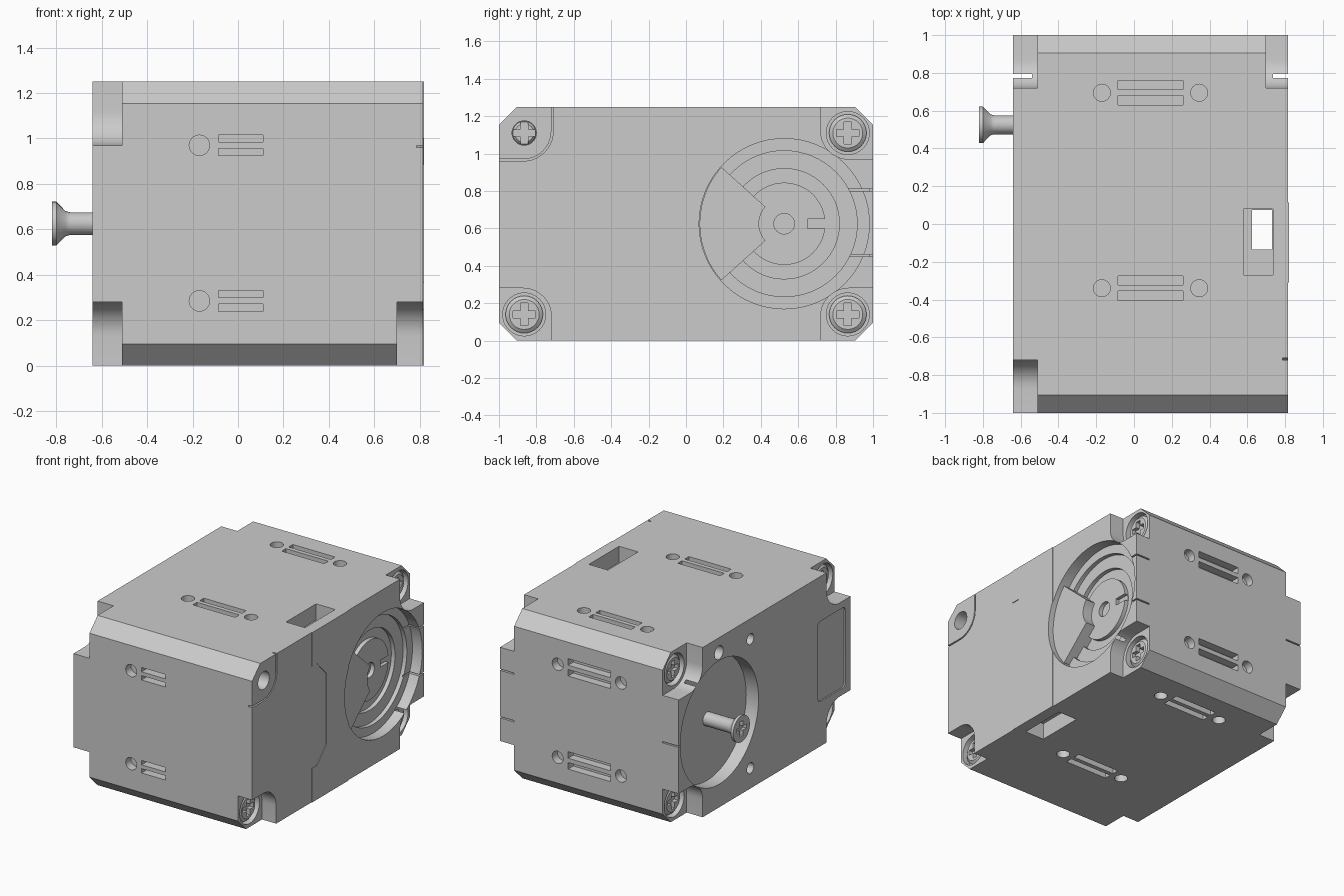
import bpy, bmesh, math
from mathutils import Vector

cube = bpy.data.objects.get("Cube")
if cube:
    bpy.data.objects.remove(cube, do_unlink=True)

grey = bpy.data.materials.new("casing grey")
grey.use_nodes = True
grey.diffuse_color = (0.6, 0.6, 0.6, 1)
grey.node_tree.nodes["Principled BSDF"].inputs["Base Color"].default_value = (0.6, 0.6, 0.6, 1)

MID = 0.625            # mid height of the casing
AXLE = (0.525, MID)    # output axle in y, z
LEFT, RIGHT = 0.815, -0.64
AXES = {"x": lambda u, v, w: (w, u, v),
        "y": lambda u, v, w: (u, w, v),
        "z": lambda u, v, w: (u, v, w)}


def loft(name, rings, axis):
    """Solid through equal-length rings, each given as (points, offset)."""
    bm = bmesh.new()
    place = AXES[axis]
    loops = [[bm.verts.new(Vector(place(u, v, w))) for u, v in pts] for pts, w in rings]
    bm.faces.new(loops[0])
    bm.faces.new(loops[-1])
    n = len(loops[0])
    for a, b in zip(loops, loops[1:]):
        for i in range(n):
            j = (i + 1) % n
            bm.faces.new((a[i], a[j], b[j], b[i]))
    bmesh.ops.recalc_face_normals(bm, faces=bm.faces)
    mesh = bpy.data.meshes.new(name)
    bm.to_mesh(mesh)
    bm.free()
    mesh.materials.append(grey)
    ob = bpy.data.objects.new(name, mesh)
    bpy.context.collection.objects.link(ob)
    return ob


def prism(name, pts, axis, a, b):
    return loft(name, [(pts, a), (pts, b)], axis)


def arc(c, r, a, b, n):
    angles = [math.radians(a + (b - a) * i / n) for i in range(n + 1)]
    return [(c[0] + r * math.cos(t), c[1] + r * math.sin(t)) for t in angles]


def circle(c, r, n=32):
    return arc(c, r, 0, 360, n)[:-1]


def rect(u0, u1, v0, v1):
    return [(u0, v0), (u1, v0), (u1, v1), (u0, v1)]


def activate(ob):
    bpy.ops.object.select_all(action="DESELECT")
    ob.select_set(True)
    bpy.context.view_layer.objects.active = ob


def cut(ob, pts, axis, a, b):
    """Subtract a prism from an object."""
    cutter = prism("cutter", pts, axis, a, b)
    cutter.hide_render = True
    mod = ob.modifiers.new("cut", "BOOLEAN")
    mod.operation, mod.solver, mod.object = "DIFFERENCE", "EXACT", cutter
    activate(ob)
    bpy.ops.object.modifier_apply(modifier=mod.name)
    bpy.data.objects.remove(cutter, do_unlink=True)


def smooth(ob):
    activate(ob)
    bpy.ops.object.shade_smooth_by_angle(angle=math.radians(30))


def cross(c, s, w):
    """Plus shape of half length s and half width w."""
    corner = [(s, -w), (s, w), (w, w)]
    pts = []
    for q in range(4):
        for u, v in corner:
            for _ in range(q):
                u, v = -v, u
            pts.append((c[0] + u, c[1] + v))
    return pts


def corner_path(sy, sz, grow=0.0):
    """Rounded inner outline of a corner notch."""
    path = [(1.1, 0.345 - grow)] + arc((0.87, 0.495), 0.15 + grow, 270, 180, 10)
    path.append((0.72 - grow, 0.75))
    return [(sy * u, MID + sz * v) for u, v in path]


# Casing with four chamfered long edges
profile = [(s * y, z) for s, pairs in ((1, ((0.905, 0), (1, 0.095), (1, 1.155), (0.905, 1.25))),
                                       (-1, ((0.905, 1.25), (1, 1.155), (1, 0.095), (0.905, 0))))
           for y, z in pairs]
body = prism("casing", profile, "x", RIGHT, LEFT)

# Corner notches with sunken screws
for side, face, floor in ((1, LEFT, 0.70), (-1, RIGHT, -0.51)):
    for sy in (-1, 1):
        for sz in (-1, 1):
            c = (sy * 0.865, MID + sz * 0.485)
            r, head = 0.115, 0.1
            if (side, sy, sz) == (1, -1, 1):
                # filled corner: only a seam and a screw hole
                band = corner_path(sy, sz) + corner_path(sy, sz, 0.01)[::-1]
                cut(body, band, "x", face - 0.03, face + 0.1)
                r, head = 0.065, 0.063
            else:
                pts = corner_path(sy, sz) + [(sy * 1.1, MID + sz * 0.75)]
                cut(body, pts, "x", floor, face + side * 0.1)
            cut(body, circle(c, r), "x", floor - side * 0.05, face + side * 0.1)
            screw = loft("corner_screw", [(circle(c, head), floor - side * 0.06),
                                          (circle(c, head), floor - side * 0.025),
                                          (circle(c, head * 0.8), floor - side * 0.01)], "x")
            cut(screw, cross(c, 0.06, 0.019), "x", floor - side * 0.04, floor + side * 0.1)
            smooth(screw)

# Stepped output recess on the left, plain round recess on the right
for r, depth in ((0.455, 0.08), (0.39, 0.11), (0.295, 0.14)):
    cut(body, circle(AXLE, r, 64), "x", LEFT - depth, LEFT + 0.1)
cut(body, circle(AXLE, 0.455, 64), "x", RIGHT - 0.1, RIGHT + 0.1)

# Mounting holes and shallow label panel on the right
for y, z, r in ((0.165, 0.15, 0.04), (0.165, 1.1, 0.04), (0.53, 1.14, 0.05)):
    cut(body, circle((y, z), r, 24), "x", RIGHT - 0.1, RIGHT + 0.08)
panel = []
for c, a in (((-0.65, 0.89), 0), ((-0.91, 0.89), 90), ((-0.91, 0.36), 180), ((-0.65, 0.36), 270)):
    panel += arc(c, 0.03, a, a + 90, 5)
cut(body, panel, "x", RIGHT - 0.1, RIGHT + 0.01)

# Vent groups: round holes beside paired slots
def vents(axis, centre, a, b, holes, slot_end, pitch, half):
    for u in holes:
        cut(body, circle((u, centre), 0.045, 24), axis, a, b)
    for s in (-1, 1):
        v = centre + s * pitch
        cut(body, rect(-0.085, slot_end, v - half, v + half), axis, a, b)

both = (-0.17, 0.345)
for a, b in ((1.19, 1.35), (-0.1, 0.06)):
    for y in (0.695, -0.34):
        vents("z", y, a, b, both, 0.26, 0.04, 0.024)
for z in (0.285, 0.97):
    vents("y", z, 0.94, 1.1, both, 0.26, 0.04, 0.024)
    vents("y", z, -1.1, -0.94, both[:1], 0.11, 0.03, 0.016)

# Cable window: through opening with a stepped pocket at both ends
cut(body, rect(0.58, 0.735, -0.27, 0.08), "z", 1.13, 1.35)
cut(body, rect(0.58, 0.735, -0.27, 0.08), "z", -0.1, 0.12)
cut(body, rect(0.625, 0.73, -0.135, 0.075), "z", -0.1, 1.35)

# Thin seams wrapping the back corners
for z in (0.455, 0.805):
    cut(body, rect(0.70, 0.9, z - 0.005, z + 0.005), "y", 0.985, 1.1)
    cut(body, rect(0.87, 1.1, z - 0.005, z + 0.005), "x", 0.725, 0.9)
cut(body, rect(-0.7, -0.51, MID - 0.005, MID + 0.005), "y", 0.985, 1.1)
smooth(body)

# Thin raised side cover, clipped around the output recess
half = [(-0.31, 0.625), (-0.31, 0.375), (-0.25, 0.375), (-0.14, 0.26)]
outline = [(y, MID + v) for y, v in half] + [(y, MID - v) for y, v in reversed(half)]
outline += [(0.115, 0), (0.115, 1.25)]
cover = prism("side_cover", outline, "x", LEFT - 0.01, LEFT + 0.005)
cut(cover, circle(AXLE, 0.455, 64), "x", 0.7, 0.9)

# Output disc with axle hole and key slot
disc = prism("output_disc", circle(AXLE, 0.22, 48), "x", 0.66, LEFT - 0.11)
cut(disc, circle(AXLE, 0.055, 24), "x", 0.6, 0.9)
cut(disc, rect(0.65, 0.8, 0.60, 0.65), "x", 0.68, 0.9)
smooth(disc)

# Raised sector that covers part of the disc
sector = arc(AXLE, 0.452, 138, 222, 24) + arc(AXLE, 0.135, 222, 138, 10)
smooth(prism("sector_guard", sector, "x", 0.66, LEFT - 0.035))

# Long countersunk screw standing out of the right recess
steps = ((-0.5, 0.05), (-0.74, 0.05), (-0.76, 0.056), (-0.80, 0.097), (-0.82, 0.097))
bolt = loft("axle_screw", [(circle(AXLE, r), x) for x, r in steps], "x")
cut(bolt, cross(AXLE, 0.055, 0.016), "x", -0.9, -0.795)
smooth(bolt)
